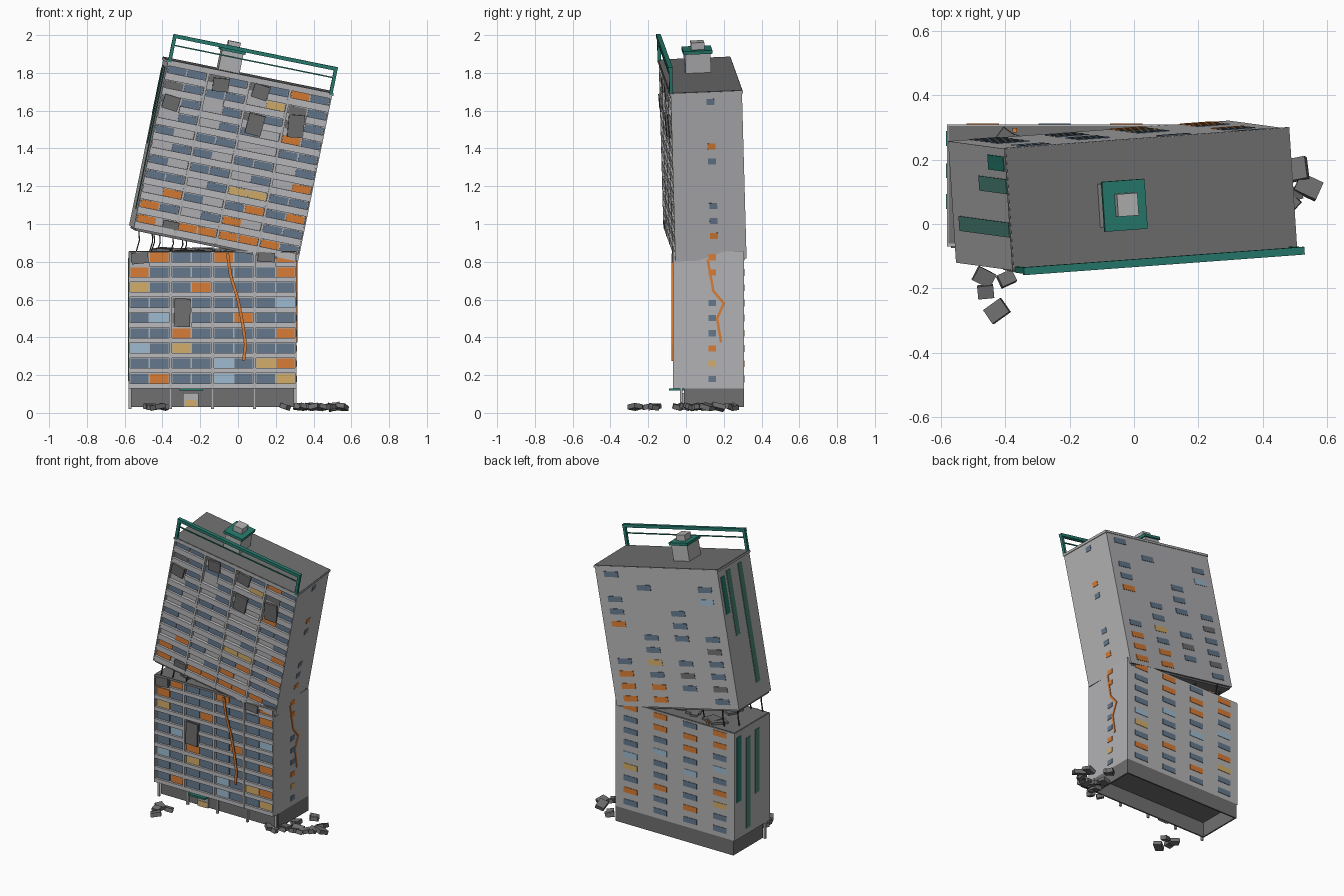
import bpy, bmesh, math, random
from mathutils import Matrix, Vector, Euler

if "Cube" in bpy.data.objects:
    bpy.data.objects.remove(bpy.data.objects["Cube"])

random.seed(4)
W, D, PITCH = 0.89, 0.378, 0.0805
BAY = W / 4

COLOURS = {
    "wall": (0.45, 0.45, 0.46), "parapet": (0.50, 0.50, 0.52), "dark_concrete": (0.16, 0.16, 0.16),
    "slate_glass": (0.13, 0.19, 0.27), "pale_glass": (0.34, 0.50, 0.64), "orange": (0.68, 0.20, 0.035),
    "tan": (0.65, 0.42, 0.14), "teal": (0.02, 0.20, 0.155), "sage": (0.07, 0.23, 0.18),
    "rebar": (0.04, 0.04, 0.04)}
MATS, INDEX = [], {}
for i, (n, c) in enumerate(COLOURS.items()):
    m = bpy.data.materials.new(n)
    m.diffuse_color = (*c, 1)
    m.use_nodes = True
    m.node_tree.nodes["Principled BSDF"].inputs["Base Color"].default_value = m.diffuse_color
    MATS.append(m)
    INDEX[n] = i
GLASS = {"b": "slate_glass", "l": "pale_glass", "o": "orange", "t": "tan", "d": "dark_concrete"}


def box(c, s, mat, rot=(0, 0, 0)):
    return (Matrix.LocRotScale(Vector(c), Euler(rot), Vector(s)), mat)


def span(x0, y0, z0, x1, y1, z1, mat):
    return box(((x0 + x1) / 2, (y0 + y1) / 2, (z0 + z1) / 2), (x1 - x0, y1 - y0, z1 - z0), mat)


def part(name, boxes, frame=Matrix(), under=None):
    """One object made from boxes; 'under' colours the downward faces."""
    bm = bmesh.new()
    for mat4, mat in boxes:
        geo = bmesh.ops.create_cube(bm, size=1, matrix=mat4)
        for f in {f for v in geo["verts"] for f in v.link_faces}:
            f.normal_update()
            f.material_index = INDEX[under if under and f.normal.z < -0.9 else mat]
    me = bpy.data.meshes.new(name)
    bm.to_mesh(me)
    bm.free()
    for m in MATS:
        me.materials.append(m)
    ob = bpy.data.objects.new(name, me)
    ob.matrix_world = frame
    bpy.context.collection.objects.link(ob)
    return ob


def rod(a, b, w, d, mat, axis):
    """Bar from a to b, lying in the plane facing the given axis."""
    a, b = Vector(a), Vector(b)
    z = (b - a).normalized()
    x = Vector(axis).cross(z).normalized()
    y = z.cross(x)
    rot = Matrix((x, y, z)).transposed().to_4x4()
    return (Matrix.Translation((a + b) / 2) @ rot @ Matrix.Diagonal((w, d, (b - a).length + w * 0.4, 1)), mat)


def storeys(prefix, frame, z0, height, rows, back, side, par_h, gone):
    """Housing block: body, bay fins, balcony parapets and windows. Rows run upward."""
    n = len(rows)
    part(prefix + "_body", [span(0, 0.022, z0, W, D, z0 + height, "wall")], frame, "dark_concrete")
    fins = [span(max(0, k * BAY - 0.007), 0.0, z0, min(W, k * BAY + 0.007), 0.03, z0 + height, "wall")
            for k in range(5)]
    fins.append(span(0, 0.0, z0 + n * PITCH - 0.006, W, 0.03, z0 + height, "wall"))
    part(prefix + "_bay_fins", fins, frame)
    parapets, panes = [], []
    for r, row in enumerate(rows):
        zb = z0 + r * PITCH
        for k, ch in enumerate(row):
            u = (k // 2) * BAY + 0.007 + (k % 2) * (BAY / 2 - 0.007)
            w = BAY / 2 - 0.007
            if (r, k) not in gone:
                parapets.append(span(u, 0.002, zb, u + w, 0.022, zb + par_h, "parapet"))
            if ch in GLASS:
                panes.append(span(u + 0.004, 0.016, zb + par_h - 0.004, u + w - 0.004, 0.023,
                                  zb + PITCH - 0.004, GLASS[ch]))
    part(prefix + "_balcony_parapets", parapets, frame)
    part(prefix + "_front_windows", panes, frame)
    rear = []
    for c, column in enumerate(back):
        u = W - (c + 0.5) * BAY
        rear += [box((u, D, z0 + 0.05 + r * PITCH), (0.1, 0.006, 0.036), GLASS[ch])
                 for r, ch in enumerate(column) if ch in GLASS]
    part(prefix + "_back_windows", rear, frame)
    part(prefix + "_side_windows", [box((W, 0.209, z0 + 0.05 + r * PITCH), (0.006, 0.042, 0.032), GLASS[ch])
                                    for r, ch in enumerate(side) if ch in GLASS], frame)


# ---- standing lower block ----
low = Matrix.Translation((-0.58, -0.07, 0))
storeys("lower", low, 0.13, 0.724,
        ["bobblbbt", "bbbblbto", "lbtbbbbb", "bbobbbbo", "bldbbobb", "bbdbbbbl", "tbbobbbb", "obbbbbbo", "dobbobdo"],
        ["bobtlbbbo", "bbobblboo", "bobblboob", "bbtoblboo"], "btobbb.oo", 0.026,
        {(4, 2), (5, 2), (8, 0), (8, 6)})
part("lower_top_slab", [span(0.004, 0.01, 0.85, W - 0.004, D - 0.004, 0.858, "dark_concrete")], low)

# ---- ground floor shell, open underneath ----
part("ground_floor_walls", [
    span(0.01, 0.06, 0.03, W, 0.07, 0.13, "dark_concrete"),
    span(0.01, D - 0.01, 0.03, W, D, 0.13, "dark_concrete"),
    span(0.01, 0.06, 0.03, 0.02, D, 0.13, "dark_concrete"),
    span(W - 0.01, 0.06, 0.03, W, D, 0.13, "dark_concrete")], low)
part("ground_floor_columns", [box((min(max(k * BAY, 0.008), W - 0.008), 0.045, 0.075), (0.014, 0.014, 0.11), "wall")
                              for k in range(5)], low)
part("entrance_door", [span(0.29, 0.05, 0.03, 0.37, 0.061, 0.105, "wall"),
                       span(0.3, 0.046, 0.03, 0.36, 0.052, 0.068, "tan")], low)
part("entrance_canopy", [span(0.27, -0.02, 0.118, 0.395, 0.06, 0.13, "teal")], low)

# ---- leaning upper block: frame from its tilted axes ----
ex = Vector((0.885, 0.065, -0.18)).normalized()
ez = Vector((0.18, -0.025, 0.89))
ez = (ez - ex * ez.dot(ex)).normalized()
ey = ez.cross(ex)
up = Matrix.Translation((-0.552, -0.12, 0.978)) @ Matrix((ex, ey, ez)).transposed().to_4x4()
storeys("upper", up, 0.0, 0.9,
        ["o.ooooob", "ob.bo.bb", ".ob.bobo", "bb.bttbb", "b.bb.b.o", ".bb.bb.b", "b.bb..bb", ".b.bb.ob",
         "bb.bdbdb", "dbbb.tdb", "bbdbdbob"],
        ["ooob..obb.b", "oobtbb...b.", ".bdb.bbb...", "bdbbdb..lb."], ".obb..bo..b", 0.038,
        {(8, 0), (9, 2), (10, 2), (10, 4), (8, 4), (8, 6), (9, 6)})
part("roof_slab", [span(-0.006, -0.004, 0.895, W + 0.006, D + 0.004, 0.908, "wall"),
                   span(-0.004, -0.002, 0.906, W + 0.004, D + 0.002, 0.911, "dark_concrete")], up)
part("broken_underside", [span(0.01, 0.01, -0.012, W - 0.01, D - 0.01, 0.002, "dark_concrete")], up)

# ---- roof plant room and railing ----
part("plant_room", [span(0.278, 0.115, 0.905, 0.393, 0.25, 1.02, "wall"),
                    span(0.268, 0.105, 1.014, 0.403, 0.26, 1.032, "teal"),
                    span(0.305, 0.15, 1.03, 0.37, 0.22, 1.07, "wall")], up)
part("roof_railing", [span(0.0, -0.01, 1.03, W, 0.014, 1.05, "teal"),
                      span(0.0, 0.0, 0.988, W, 0.006, 0.995, "teal"),
                      span(0.0, -0.006, 0.9, 0.018, 0.012, 1.04, "teal"),
                      span(W - 0.018, -0.006, 0.9, W, 0.012, 1.04, "teal")], up)


# ---- painted stripes on the left gable ----
def gable_stripes(name, frame, stripes):
    part(name, [box((0, y, (a + b) / 2), (0.006, 0.046, b - a), mat) for y, a, b, mat in stripes], frame)


gable_stripes("lower_gable_stripes", low,
              [(0.335, 0.38, 0.82, "teal"), (0.235, 0.17, 0.78, "sage"), (0.14, 0.37, 0.80, "sage")])
gable_stripes("upper_gable_stripes", up,
              [(0.33, 0.61, 0.85, "teal"), (0.26, 0.45, 0.87, "sage"), (0.125, 0.10, 0.87, "sage")])

# ---- torn facade panels ----
torn = [(0.06, 0.69, 0.075, 0.1), (0.3, 0.835, 0.07, -0.1), (0.515, 0.84, 0.075, 0.12),
        (0.52, 0.665, 0.11, 0.06), (0.735, 0.70, 0.12, -0.12), (0.19, 0.055, 0.04, 0)]
part("upper_damage", [box((u, 0.0, w), (0.085, 0.014, h), "dark_concrete", (0.06, t, 0))
                      for u, w, h, t in torn], up)
part("lower_damage", [box((0.285, 0.0, 0.53), (0.085, 0.012, 0.15), "dark_concrete", (0, 0.04, 0)),
                      box((0.06, 0.002, 0.82), (0.09, 0.012, 0.06), "dark_concrete", (0, -0.1, 0)),
                      box((0.73, 0.002, 0.825), (0.09, 0.012, 0.05), "dark_concrete", (0, 0.08, 0))], low)

# ---- glowing cracks on front and right faces ----
front = [(-0.055, 0.84), (-0.04, 0.73), (0.0, 0.6), (0.025, 0.47), (0.04, 0.36), (0.03, 0.28)]
right = [(0.115, 0.81), (0.145, 0.645), (0.2, 0.58), (0.165, 0.5), (0.185, 0.375)]
part("front_crack", [rod((a[0], -0.073, a[1]), (b[0], -0.073, b[1]), 0.016, 0.006, "orange", (0, 1, 0))
                     for a, b in zip(front, front[1:])])
part("side_crack", [rod((0.311, a[0], a[1]), (0.311, b[0], b[1]), 0.013, 0.006, "orange", (1, 0, 0))
                    for a, b in zip(right, right[1:])])

# ---- debris and bent bars in the break ----
shards = [box((random.uniform(-0.51, 0.0), random.uniform(-0.01, 0.25), 0.864),
              (random.uniform(0.05, 0.12), random.uniform(0.04, 0.1), 0.014), "dark_concrete",
              (random.uniform(-0.1, 0.1), random.uniform(-0.15, 0.1), random.uniform(0, 3))) for _ in range(12)]
shards.append(box((-0.37, 0.29, 0.865), (0.014, 0.014, 0.02), "orange"))
part("break_shards", shards)
bars = []
for x, y in ((-0.53, -0.05), (-0.45, -0.04), (-0.42, 0.05), (-0.35, -0.04),
             (-0.53, 0.2), (-0.46, 0.26), (-0.3, 0.24), (-0.28, 0.02)):
    top = 0.98 - 0.2 * (x + 0.55)
    p = [(x - 0.01, y, 0.85), (x + 0.008, y - 0.01, (0.85 + top) / 2), (x + 0.005, y, top)]
    bars += [rod(a, b, 0.006, 0.006, "rebar", (0, 1, 0)) for a, b in zip(p, p[1:])]
part("bent_bars", bars)

# ---- rubble on the ground ----
spots = [(-0.465, -0.165, 0.06), (-0.46, -0.21, 0.05), (-0.425, -0.27, 0.065), (-0.395, -0.17, 0.05),
         (0.51, 0.17, 0.07), (0.54, 0.115, 0.075)]
spots += [(random.uniform(0.33, 0.5), random.uniform(-0.02, 0.25), random.uniform(0.04, 0.07)) for _ in range(13)]
spots += [(0.25, -0.03, 0.045), (0.31, -0.05, 0.04)]
part("ground_rubble", [box((x, y, 0.032), (s, s * 0.8, 0.026), "dark_concrete",
                           (random.uniform(-0.3, 0.3), random.uniform(-0.3, 0.3), random.uniform(0, 3)))
                       for x, y, s in spots])
